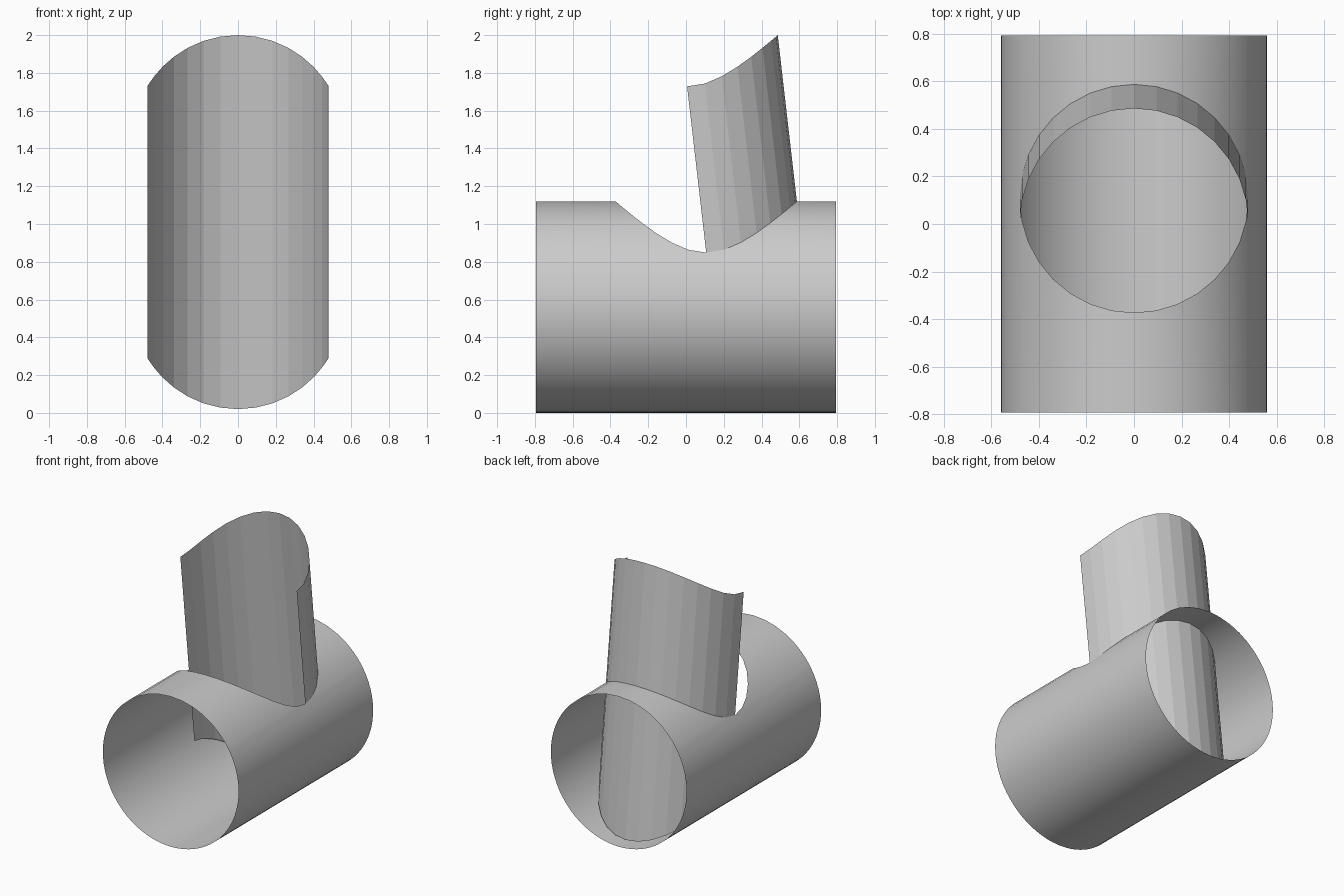
import bpy, bmesh
from math import sin, cos, asin, pi, sqrt

cube = bpy.data.objects.get("Cube")
if cube:
    bpy.data.objects.remove(cube, do_unlink=True)

TUBE_R, HALF_LEN = 0.56, 0.793
HOLE_R, HOLE_Y, STEPS = 0.48, 0.107, 16
LEAN = -0.115          # y travelled per unit of height along the shield

grey = bpy.data.materials.new("plain grey")
grey.use_nodes = True
grey.diffuse_color = (0.6, 0.6, 0.6, 1)
grey.node_tree.nodes["Principled BSDF"].inputs["Base Color"].default_value = (0.6, 0.6, 0.6, 1)


def strips(name, sheets, smooth):
    """Make an object from sheets, each a pair of equally long point rows."""
    bm = bmesh.new()
    for low, high in sheets:
        a = [bm.verts.new(p) for p in low]
        b = [bm.verts.new(p) for p in high]
        for i in range(len(a) - 1):
            bm.faces.new((a[i], a[i + 1], b[i + 1], b[i]))
    bmesh.ops.remove_doubles(bm, verts=bm.verts, dist=0.0005)
    for f in bm.faces:
        f.smooth = smooth
    mesh = bpy.data.meshes.new(name)
    bm.to_mesh(mesh)
    bm.free()
    mesh.materials.append(grey)
    obj = bpy.data.objects.new(name, mesh)
    bpy.context.collection.objects.link(obj)
    return obj


# Open tube with a round hole in its top, built as a front and a back sheet
hole_turns = [pi * (i / STEPS - 0.5) for i in range(STEPS + 1)]
columns = [(asin(HOLE_R * sin(t) / TUBE_R), HOLE_R * cos(t)) for t in hole_turns]
edge = columns[-1][0]
REST = 48
columns += [(edge + (2 * pi - 2 * edge) * i / REST, 0) for i in range(1, REST + 1)]


def tube_row(y_of):
    return [(TUBE_R * sin(a), y_of(gap), TUBE_R + TUBE_R * cos(a)) for a, gap in columns]


front_end = tube_row(lambda gap: -HALF_LEN)
front_rim = tube_row(lambda gap: HOLE_Y - gap)
back_rim = tube_row(lambda gap: HOLE_Y + gap)
back_end = tube_row(lambda gap: HALF_LEN)
strips("open_tube", [(front_rim, front_end), (back_end, back_rim)], True)

# Half-round shield following the back rim of the hole, leaning forward
bottom, top = [], []
for t in hole_turns:
    x, y = HOLE_R * sin(t), HOLE_Y + HOLE_R * cos(t)
    rise = sqrt(TUBE_R ** 2 - x ** 2)
    rim_z = TUBE_R + rise
    for row, z in ((bottom, TUBE_R + 0.02 - rise), (top, rim_z + 0.88)):
        row.append((x, y + LEAN * (z - rim_z), z))
strips("curved_shield", [(top, bottom)], False)
